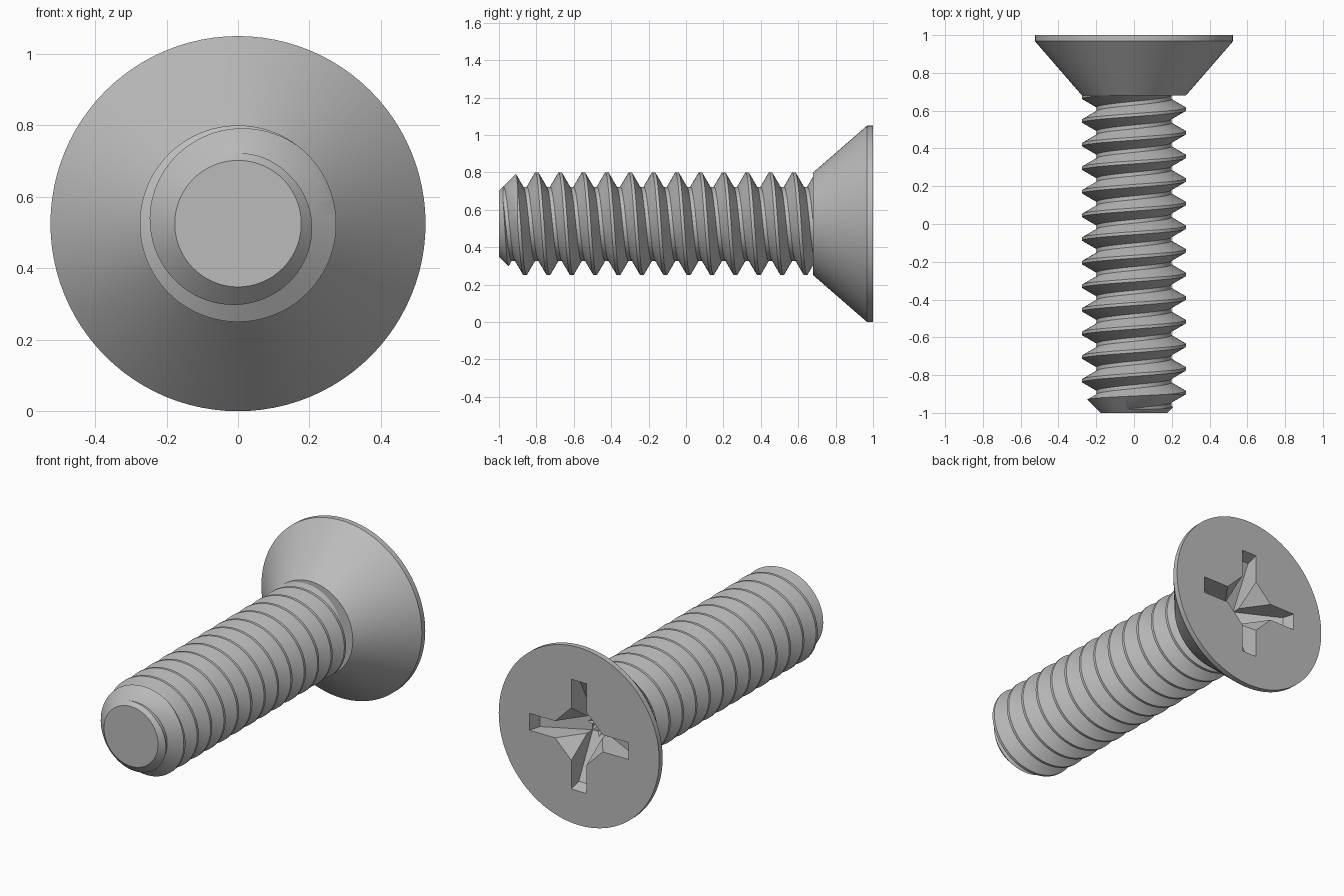
import bpy, bmesh, math

AXIS_Z = 0.525
PITCH = 0.125
CREST, ROOT = 0.275, 0.198
SEGS = 96

old = bpy.data.objects.get("Cube")
if old:
    bpy.data.objects.remove(old)

steel = bpy.data.materials.new("grey_steel")
steel.use_nodes = True
steel.diffuse_color = (0.5, 0.5, 0.5, 1)
steel.node_tree.nodes["Principled BSDF"].inputs["Base Color"].default_value = (0.5, 0.5, 0.5, 1)


def finish(bm, name):
    bmesh.ops.recalc_face_normals(bm, faces=bm.faces)
    mesh = bpy.data.meshes.new(name)
    bm.to_mesh(mesh)
    bm.free()
    mesh.materials.append(steel)
    obj = bpy.data.objects.new(name, mesh)
    bpy.context.collection.objects.link(obj)
    return obj


def polar(r, angle, y):
    return (r * math.cos(angle), y, AXIS_Z + r * math.sin(angle))


def lathe(name, profile, segs=SEGS):
    """Closed solid of revolution about the screw axis from (radius, y) pairs."""
    bm = bmesh.new()
    rings = [[bm.verts.new(polar(r, math.tau * i / segs, y)) for i in range(segs)]
             for r, y in profile]
    for a, b in zip(rings, rings[1:]):
        for i in range(segs):
            j = (i + 1) % segs
            bm.faces.new((a[i], a[j], b[j], b[i]))
    bm.faces.new(rings[0])
    bm.faces.new(rings[-1])
    return finish(bm, name)


def prism(name, outline, half, turn):
    """Extruded (radial, y) outline, turned about the screw axis."""
    bm = bmesh.new()
    c, s = math.cos(turn), math.sin(turn)
    sides = [[bm.verts.new((u * c - w * s, y, AXIS_Z + u * s + w * c)) for u, y in outline]
             for w in (-half, half)]
    n = len(outline)
    for i in range(n):
        j = (i + 1) % n
        bm.faces.new((sides[0][i], sides[0][j], sides[1][j], sides[1][i]))
    for side in sides:
        bm.faces.new(side)
    return finish(bm, name)


def boolean(obj, cutter, operation):
    mod = obj.modifiers.new("cut", 'BOOLEAN')
    mod.operation, mod.object, mod.solver = operation, cutter, 'EXACT'
    bpy.context.view_layer.objects.active = obj
    bpy.ops.object.modifier_apply(modifier=mod.name)
    bpy.data.objects.remove(cutter)


def smooth(obj):
    bpy.ops.object.select_all(action='DESELECT')
    obj.select_set(True)
    bpy.context.view_layer.objects.active = obj
    bpy.ops.object.shade_smooth_by_angle(angle=math.radians(25))


def threaded_rod(name):
    """Right-hand helical thread, overlong at both ends."""
    tooth = [(CREST, -0.008), (CREST, 0.008), (ROOT, 0.0525), (ROOT, 0.0725)]
    step = len(tooth)
    bm = bmesh.new()
    cols = []
    for i in range(SEGS):
        shift = 0.108 - PITCH * i / SEGS
        cols.append([bm.verts.new(polar(r, math.tau * i / SEGS, shift + k * PITCH + dy))
                     for k in range(-10, 8) for r, dy in tooth])
    rows = len(cols[0])
    for i in range(SEGS):
        last = i == SEGS - 1
        a, b = cols[i], cols[(i + 1) % SEGS]
        drop = step if last else 0          # one turn later, one pitch lower
        for r in range(drop, rows - 1):
            bm.faces.new((a[r], a[r + 1], b[r + 1 - drop], b[r - drop]))
    # Close both ends with fans to the axis
    open_edges = [e for e in bm.edges if e.is_boundary]
    centres = [bm.verts.new((0, y, AXIS_Z)) for y in (-1.15, 0.9)]
    for e in open_edges:
        high = e.verts[0].co.y > 0
        bm.faces.new((e.verts[0], e.verts[1], centres[high]))
    return finish(bm, name)


# Threaded shank, trimmed to a chamfered tip
shank = threaded_rod("threaded_shank")
envelope = lathe("shank_envelope", [(0.177, -1), (0.307, -0.87), (0.307, 0.69)])
boolean(shank, envelope, 'INTERSECT')
smooth(shank)

# Countersunk head
head = lathe("countersunk_head", [(CREST, 0.68), (0.525, 0.968), (0.525, 1)])

# Cross recess: two tapered slots and a diamond-shaped central well
slot = [(-0.33, 1.02), (-0.305, 0.93), (-0.03, 0.79),
        (0.03, 0.79), (0.305, 0.93), (0.33, 1.02)]
for turn in (0, math.pi / 2):
    boolean(head, prism("slot_cutter", slot, 0.05, turn), 'DIFFERENCE')
well = lathe("well_cutter", [(0.05, 0.78), (0.22, 1.02)], 4)
boolean(head, well, 'DIFFERENCE')
smooth(head)
